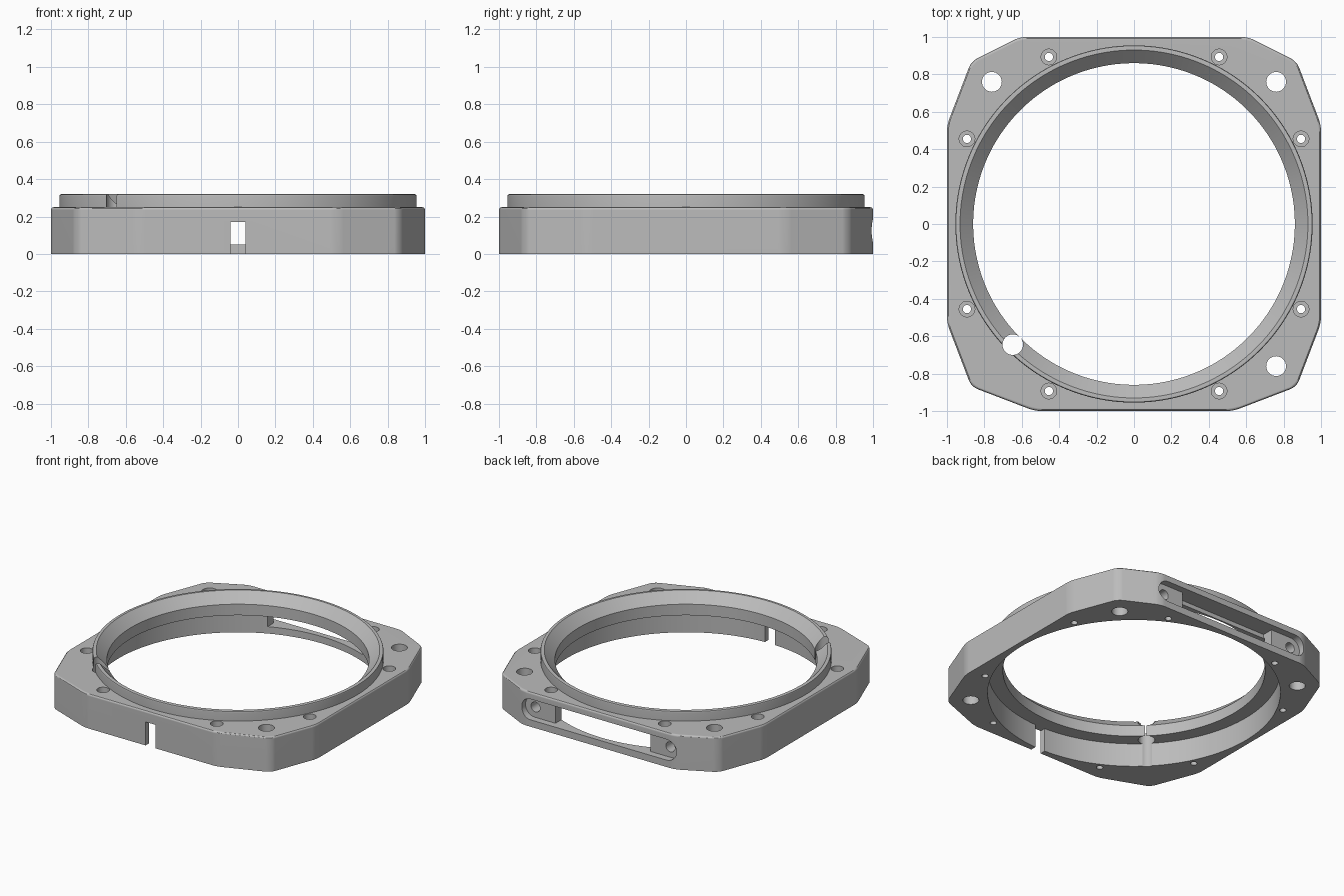
import bpy, bmesh, math
from mathutils import Matrix, Vector

cube = bpy.data.objects.get("Cube")
if cube:
    bpy.data.objects.remove(cube, do_unlink=True)

grey = bpy.data.materials.new("machined grey")
grey.use_nodes = True
grey.diffuse_color = (0.5, 0.5, 0.5, 1)
grey.node_tree.nodes["Principled BSDF"].inputs["Base Color"].default_value = (0.5, 0.5, 0.5, 1)


def make(name, bm):
    bmesh.ops.recalc_face_normals(bm, faces=bm.faces)
    mesh = bpy.data.meshes.new(name)
    bm.to_mesh(mesh)
    bm.free()
    mesh.materials.append(grey)
    obj = bpy.data.objects.new(name, mesh)
    bpy.context.collection.objects.link(obj)
    return obj


def prism(outline, z0, z1):
    bm = bmesh.new()
    face = bm.faces.new([bm.verts.new((x, y, z0)) for x, y in outline])
    top = bmesh.ops.extrude_face_region(bm, geom=[face])["geom"]
    verts = [v for v in top if isinstance(v, bmesh.types.BMVert)]
    bmesh.ops.translate(bm, verts=verts, vec=(0, 0, z1 - z0))
    return bm


def lathe(name, profile, steps=160):
    # Closed solid of revolution, with flat caps at both ends
    bm = bmesh.new()
    rings = []
    for r, z in profile:
        rings.append([bm.verts.new((r * math.cos(i * math.tau / steps),
                                    r * math.sin(i * math.tau / steps), z)) for i in range(steps)])
    for a, b in zip(rings, rings[1:]):
        for i in range(steps):
            j = (i + 1) % steps
            bm.faces.new((a[i], a[j], b[j], b[i]))
    bm.faces.new(rings[0])
    bm.faces.new(rings[-1])
    return make(name, bm)


def boolean(target, tool, operation="DIFFERENCE"):
    tool.hide_render = True
    mod = target.modifiers.new("cut", "BOOLEAN")
    mod.operation, mod.object, mod.solver = operation, tool, "EXACT"
    bpy.context.view_layer.objects.active = target
    bpy.ops.object.modifier_apply(modifier=mod.name)
    bpy.data.objects.remove(tool, do_unlink=True)


def box(name, x, y0, y1, z0, z1):
    return make(name, prism([(-x, y0), (x, y0), (x, y1), (-x, y1)], z0, z1))


def drill(x, y, r, z0, z1):
    tool = lathe("drill", [(r, z0), (r, z1)], 32)
    tool.data.transform(Matrix.Translation((x, y, 0)))
    boolean(frame, tool)


# Square plate with faceted, softened corners
half = [(0.53, -1), (0.87, -0.87), (1, -0.53), (1, 0.53), (0.87, 0.87), (0.61, 1)]
bm = prism(half + [(-x, y) for x, y in reversed(half)], 0, 0.25)
upright = [e for e in bm.edges if abs(e.verts[0].co.z - e.verts[1].co.z) > 0.1]
bmesh.ops.bevel(bm, geom=upright, offset=0.035, segments=4, profile=0.5, affect="EDGES")
rim = [e for e in bm.edges if all(v.co.z > 0.24 for v in e.verts)]
bmesh.ops.bevel(bm, geom=rim, offset=0.015, segments=3, profile=0.5, affect="EDGES")
frame = make("mounting_frame", bm)

# Raised ring
boolean(frame, lathe("ring", [(0.955, 0.1), (0.955, 0.31), (0.952, 0.317), (0.945, 0.32)]), "UNION")

# Central bore: wide recess below, narrow throat, flared mouth
boolean(frame, lathe("bore", [(0.96, -0.1), (0.96, 0.17), (0.86, 0.17), (0.86, 0.25),
                              (0.93, 0.32), (0.93, 0.4)]))

# Rounded slot in the back, a window into the bore, and two screw holes
outline = []
for side in (1, -1):
    for i in range(17):
        a = -math.pi / 2 + i * math.pi / 16
        outline.append((side * (0.545 + 0.075 * math.cos(a)), side * 0.075 * math.sin(a)))
slot = make("slot", prism(outline, 0.95, 1.1))
slot.data.transform(Matrix.Translation((0, 0, 0.125)) @ Matrix.Rotation(-math.pi / 2, 4, "X"))
boolean(frame, slot)
boolean(frame, box("window", 0.38, 0.87, 1.1, 0.05, 0.2))
for x in (0.54, -0.54):
    hole = lathe("screw_hole", [(0.036, 0.82), (0.036, 1.05)], 32)
    hole.data.transform(Matrix.Translation((x, 0, 0.125)) @ Matrix.Rotation(-math.pi / 2, 4, "X"))
    boolean(frame, hole)

# Notch in the front wall
boolean(frame, box("notch", 0.04, -1.1, -0.9, -0.1, 0.17))

# Three corner holes, and one hole cut through the ring
for x, y in ((0.76, 0.76), (-0.76, 0.76), (0.76, -0.76)):
    drill(x, y, 0.053, -0.1, 0.4)
drill(-0.648, -0.645, 0.055, -0.1, 0.4)

# Eight counterbored screw holes
for sx in (1, -1):
    for sy in (1, -1):
        for x, y in ((0.455, 0.893), (0.893, 0.455)):
            drill(sx * x, sy * y, 0.022, -0.1, 0.4)
            drill(sx * x, sy * y, 0.042, 0.19, 0.4)

# Smooth curves, crisp edges
bpy.ops.object.select_all(action="DESELECT")
frame.select_set(True)
bpy.context.view_layer.objects.active = frame
bpy.ops.object.shade_smooth_by_angle(angle=math.radians(30))
weighted = frame.modifiers.new("even shading", "WEIGHTED_NORMAL")
weighted.keep_sharp = True
